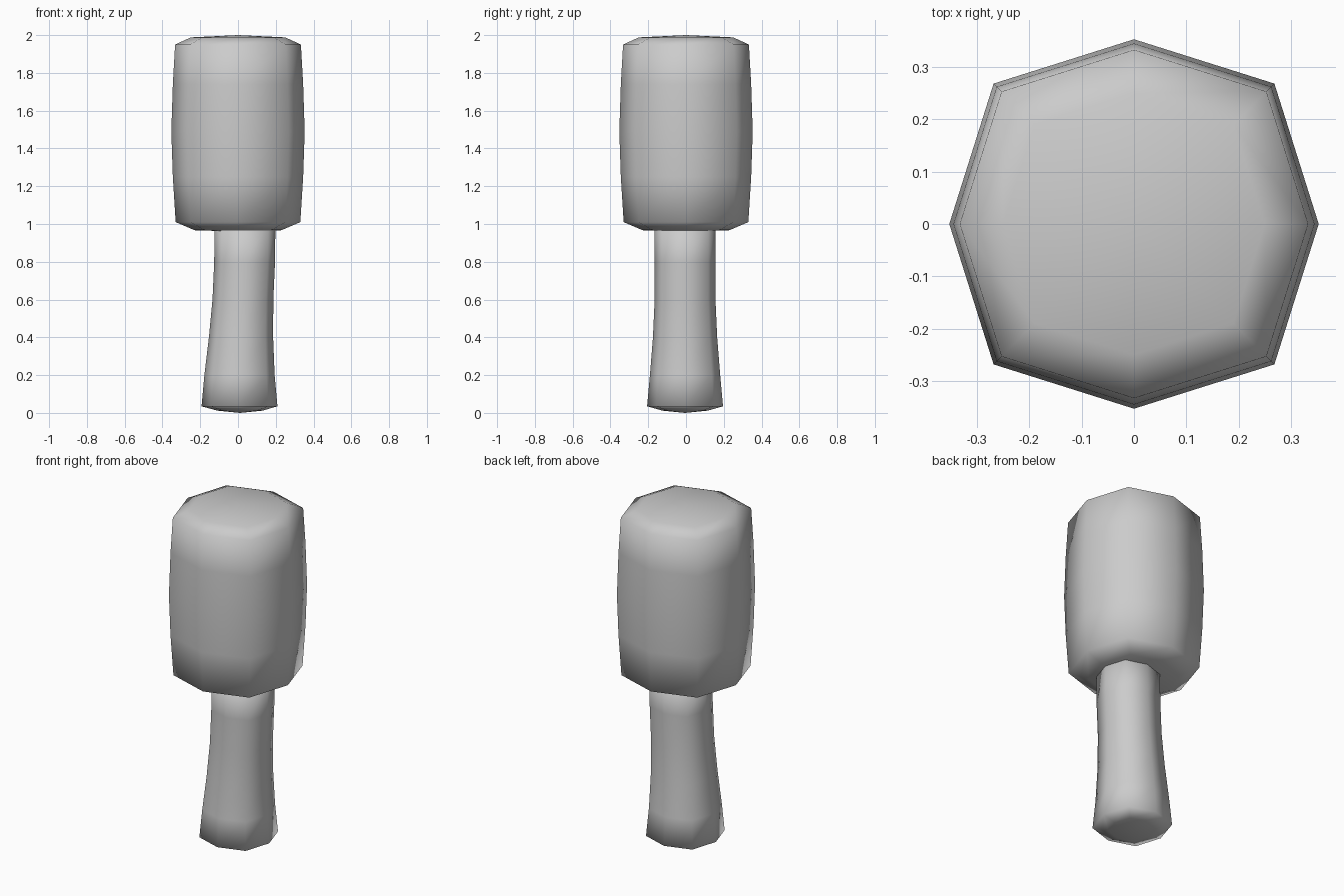
import bpy, bmesh
from math import cos, sin, pi

if "Cube" in bpy.data.objects:
    bpy.data.objects.remove(bpy.data.objects["Cube"])

DIAG = 1.075  # corner vertices sit slightly farther out than the axis ones


def octagon_loft(name, rings):
    """Loft eight-sided rings (cx, cy, radius, z); radius 0 closes to a point."""
    bm = bmesh.new()
    loops = []
    for cx, cy, r, z in rings:
        if r == 0:
            loops.append([bm.verts.new((cx, cy, z))] * 8)
            continue
        loop = []
        for i in range(8):
            k = r * (DIAG if i % 2 else 1.0)
            a = i * pi / 4
            loop.append(bm.verts.new((cx + k * cos(a), cy + k * sin(a), z)))
        loops.append(loop)
    for lo, hi in zip(loops, loops[1:]):
        for i in range(8):
            j = (i + 1) % 8
            quad = list(dict.fromkeys((lo[i], lo[j], hi[j], hi[i])))
            bm.faces.new(quad)
    bmesh.ops.recalc_face_normals(bm, faces=bm.faces[:])
    for f in bm.faces:
        f.smooth = True
    mesh = bpy.data.meshes.new(name)
    bm.to_mesh(mesh)
    bm.free()
    obj = bpy.data.objects.new(name, mesh)
    bpy.context.collection.objects.link(obj)
    return obj


# Barrel-shaped mallet head with softened ends
octagon_loft("mallet_head", [
    (0, 0, 0, 0.96), (0, 0, 0.23, 0.967), (0, 0, 0.33, 1.01),
    (0, 0, 0.345, 1.25), (0, 0, 0.353, 1.49), (0, 0, 0.345, 1.74),
    (0, 0, 0.333, 1.95), (0, 0, 0.25, 1.988), (0, 0, 0, 2.0),
])

# Slightly bent handle, flaring at the butt and running into the head
octagon_loft("handle", [
    (0.01, -0.005, 0, 0.0), (0.01, -0.005, 0.12, 0.012),
    (0.008, -0.005, 0.201, 0.035), (0.008, -0.005, 0.186, 0.2),
    (0.016, -0.005, 0.170, 0.4), (0.026, -0.005, 0.161, 0.6),
    (0.035, -0.005, 0.161, 0.8), (0.037, -0.005, 0.161, 1.0),
    (0.037, -0.005, 0, 1.02),
])
